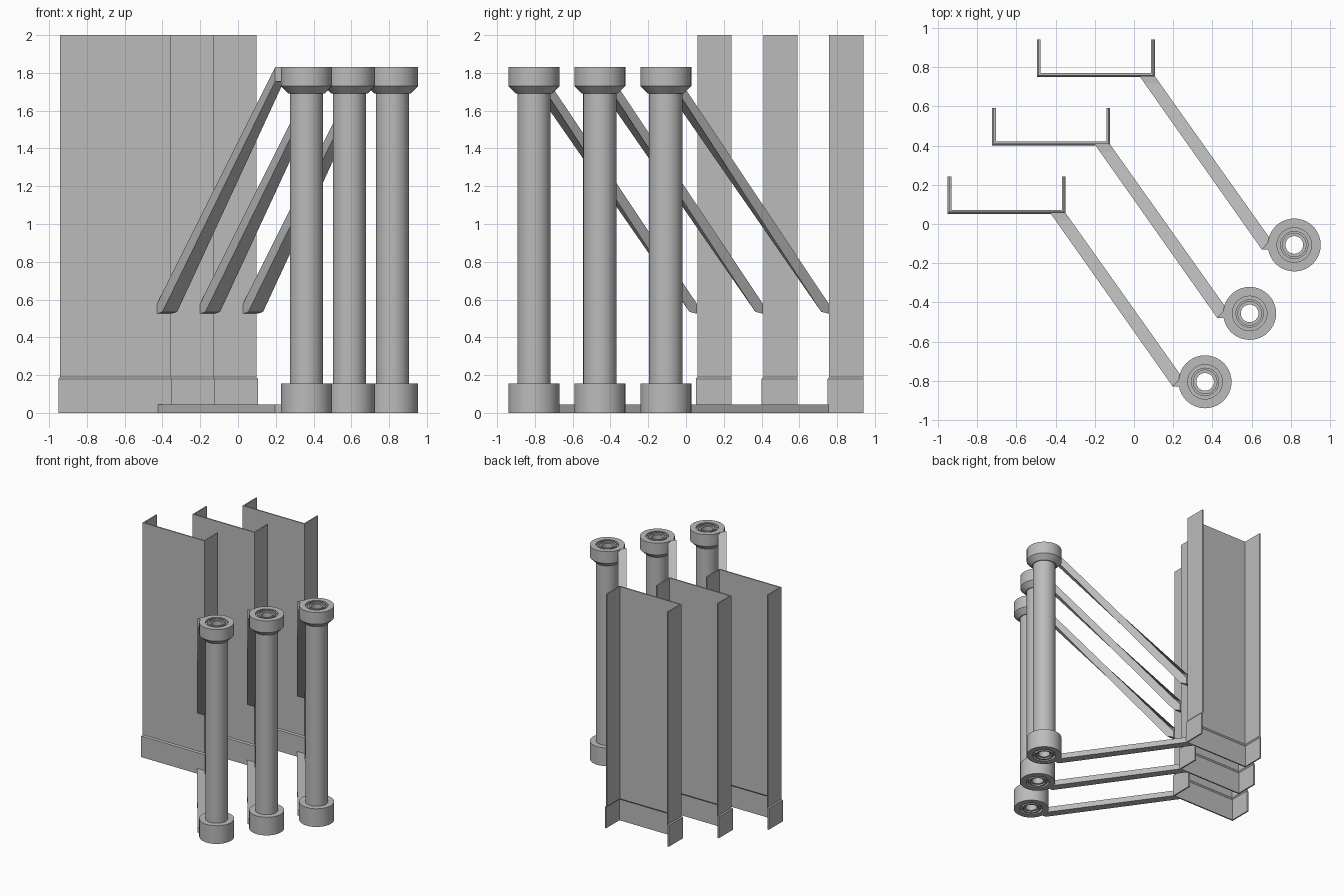
import bpy, bmesh, math

if "Cube" in bpy.data.objects:
    bpy.data.objects.remove(bpy.data.objects["Cube"])

STEP = (0.2275, 0.349)          # plan offset between the repeated units
COL = (0.3625, -0.805)          # column centre of the first unit

gray = bpy.data.materials.new("plain gray")
gray.diffuse_color = (0.5, 0.5, 0.5, 1)
gray.use_nodes = True
gray.node_tree.nodes["Principled BSDF"].inputs["Base Color"].default_value = gray.diffuse_color


def finish(name, bm, offset, smooth=False):
    bmesh.ops.recalc_face_normals(bm, faces=bm.faces)
    me = bpy.data.meshes.new(name)
    bm.to_mesh(me)
    bm.free()
    me.materials.append(gray)
    ob = bpy.data.objects.new(name, me)
    bpy.context.collection.objects.link(ob)
    ob.location = (offset[0], offset[1], 0)
    if smooth:
        bpy.context.view_layer.objects.active = ob
        ob.select_set(True)
        bpy.ops.object.shade_smooth_by_angle(angle=math.radians(30))
        ob.select_set(False)
    return ob


def loft(rings, closed=False):
    """Skin a list of equal rings; cap the ends unless closed on itself."""
    bm = bmesh.new()
    vs = [[bm.verts.new(p) for p in r] for r in rings]
    n = len(rings[0])
    pairs = list(zip(vs, vs[1:])) + ([(vs[-1], vs[0])] if closed else [])
    for a, b in pairs:
        for i in range(n):
            j = (i + 1) % n
            bm.faces.new((a[i], a[j], b[j], b[i]))
    if not closed:
        bm.faces.new(vs[0])
        bm.faces.new(vs[-1])
    return bm


def column(offset):
    # turned outline: outside from bottom to top, then the grooved mouth and bore
    end = [(0.060, 0.012), (0.060, 0.0), (0.072, 0.0), (0.072, 0.020), (0.088, 0.020), (0.088, 0.0)]
    prof = [(0.045, 0.012)] + end
    prof += [(0.135, 0.0), (0.135, 0.155), (0.088, 0.155), (0.088, 1.69), (0.095, 1.69),
             (0.135, 1.73), (0.135, 1.83)]
    prof += [(r, 1.83 - z) for r, z in reversed(end)] + [(0.045, 1.818)]
    seg = 40
    rings = [[(r * math.cos(2 * math.pi * k / seg), r * math.sin(2 * math.pi * k / seg), z)
              for k in range(seg)] for r, z in prof]
    finish("column", loft(rings, True), (COL[0] + offset[0], COL[1] + offset[1]), True)


def panel(offset):
    # channel-shaped sheet with a slightly flared foot
    def outline(z, g):
        xl, xr, yf, yb, t = -0.943 - g, -0.357 + g, 0.06 - g, 0.242, 0.011
        pts = [(xl, yf), (xr, yf), (xr, yb), (xr - t, yb), (xr - t, yf + t),
               (xl + t, yf + t), (xl + t, yb), (xl, yb)]
        return [(x, y, z) for x, y in pts]
    rings = [outline(0, 0.008), outline(0.18, 0.008), outline(0.19, 0), outline(2.0, 0)]
    finish("channel_panel", loft(rings), offset)


def bar(name, offset, ends):
    # bar from the panel to a short stub that enters the column
    plan = [((-0.428, 0.058), (-0.350, 0.058)),
            ((-0.400, 0.018), (-0.322, 0.018)),
            ((0.197, -0.828), (0.243, -0.778)),
            ((0.275, -0.828), (0.275, -0.778))]
    rings = []
    for (o, i), (z0, z1) in zip(plan, ends):
        rings.append([(*o, z0), (*i, z0), (*i, z1), (*o, z1)])
    finish(name, loft(rings), offset)


for k in range(3):
    off = (STEP[0] * k, STEP[1] * k)
    panel(off)
    column(off)
    bar("floor_bar", off, [(0, 0.045)] * 4)
    bar("sloping_brace", off, [(0.525, 0.578), (0.535, 0.637), (1.755, 1.83), (1.755, 1.83)])
